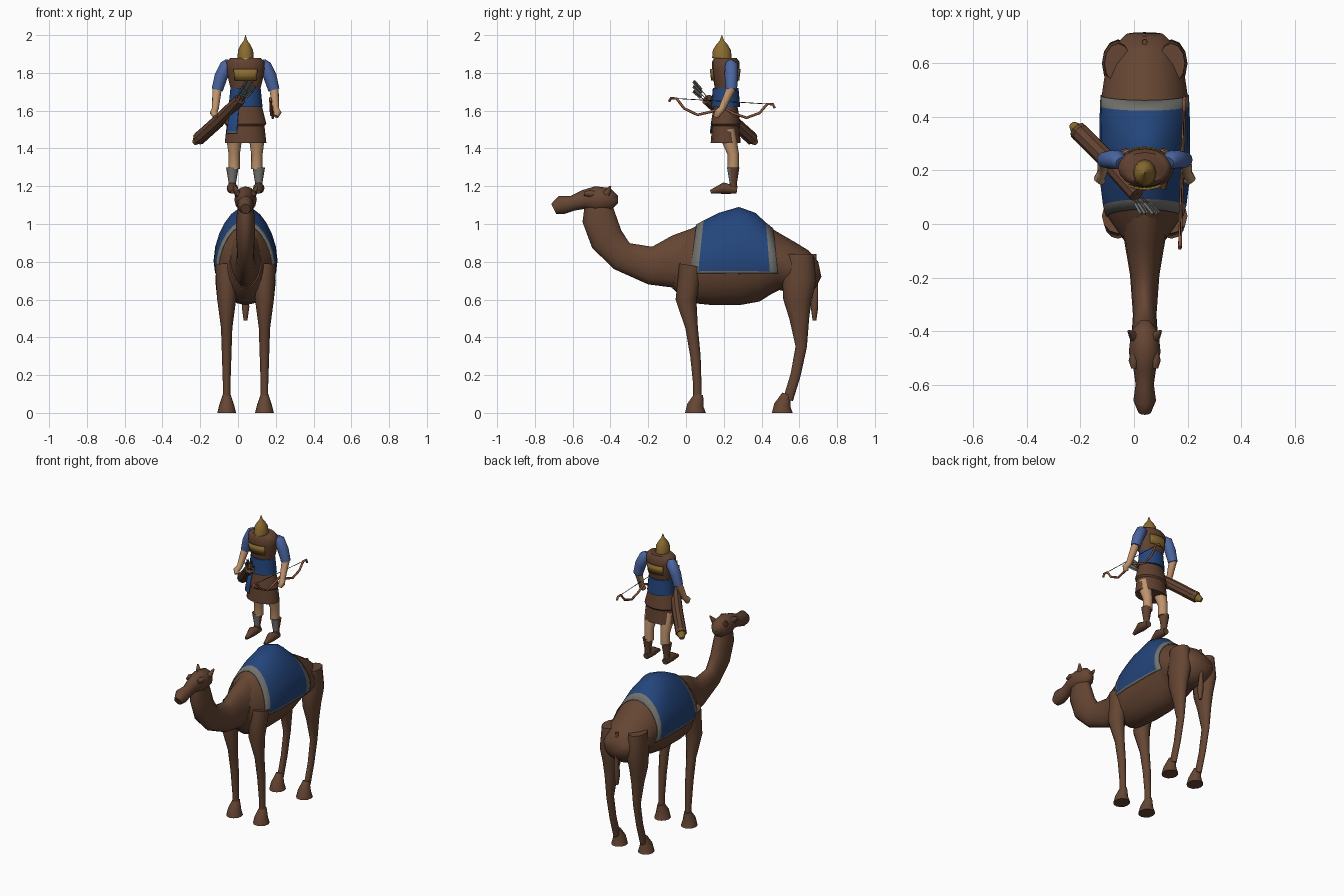
import bpy, bmesh, math
from mathutils import Vector

if "Cube" in bpy.data.objects:
    bpy.data.objects.remove(bpy.data.objects["Cube"])

CENTRE_X = .04
X_AXIS = Vector((1, 0, 0))


def material(name, *rgb):
    made = bpy.data.materials.new(name)
    made.use_nodes = True
    made.diffuse_color = (*rgb, 1)
    shader = made.node_tree.nodes["Principled BSDF"]
    shader.inputs["Base Color"].default_value = (*rgb, 1)
    return made


hide = material("brown hide", .13, .06, .033)
leather = material("brown leather", .12, .054, .03)
cloth = material("deep blue cloth", .017, .06, .2)
sleeve_blue = material("light blue cloth", .07, .13, .35)
gold = material("old gold", .26, .15, .03)
skin = material("skin", .52, .29, .15)
grey = material("grey trim", .17, .17, .16)
wood = material("bow wood", .27, .1, .05)
dark = material("dark string", .03, .03, .04)


def loft(name, rings, materials, closed=True, rule=None, angle=50):
    """Join rings of points into a skin; open strips become thin plates."""
    bm = bmesh.new()
    rows = [[bm.verts.new(point) for point in ring] for ring in rings]
    count = len(rows[0])
    for i, (row, following) in enumerate(zip(rows, rows[1:])):
        for j in range(count if closed else count - 1):
            k = (j + 1) % count
            face = bm.faces.new((row[j], row[k], following[k], following[j]))
            if rule:
                face.material_index = rule(i, j, face.calc_center_median())
    if closed:
        bm.faces.new(rows[0])
        bm.faces.new(rows[-1])
    bmesh.ops.recalc_face_normals(bm, faces=bm.faces)
    mesh = bpy.data.meshes.new(name)
    bm.to_mesh(mesh)
    bm.free()
    for used in materials:
        mesh.materials.append(used)
    mesh.shade_smooth()
    mesh.set_sharp_from_angle(angle=math.radians(angle))
    part = bpy.data.objects.new(name, mesh)
    part.location.x = CENTRE_X
    bpy.context.collection.objects.link(part)
    if not closed:
        plate = part.modifiers.new("thickness", 'SOLIDIFY')
        plate.thickness, plate.offset = .005, -1


def spread(first, last, count):
    return [first + (last - first) * k / count for k in range(count + 1)]


def sweep(name, path, *materials, wide=1, deep=1, sides=12, arc=None, rule=None, angle=50):
    """Sweep an ellipse along (x, y, z, radius) stations."""
    points = [Vector(station[:3]) for station in path]
    turns = spread(*arc, 8) if arc else spread(0, math.tau, sides)[:-1]
    rings = []
    for i, point in enumerate(points):
        ahead, behind = points[min(i + 1, len(points) - 1)], points[max(i - 1, 0)]
        tangent = (ahead - behind).normalized()
        across = (X_AXIS - tangent * tangent.x).normalized() * path[i][3] * wide
        through = tangent.cross(across).normalized() * path[i][3] * deep
        rings.append([point + across * math.sin(a) + through * math.cos(a) for a in turns])
    loft(name, rings, materials, not arc, rule, angle)


def pair(name, path, *materials, **options):
    """Build a part on both sides of the middle plane."""
    for side, sign in (("left", 1), ("right", -1)):
        mirrored = [(sign * x, *rest) for x, *rest in path]
        sweep(side + "_" + name, mirrored, *materials, **options)


def in_plane(x, stations):
    """Stations (y, z, radius) sharing one x."""
    return [(x, *station) for station in stations]


def stack(y, stations):
    """Stations (z, radius) piled up on the middle line."""
    return [(0, y, z, radius) for z, radius in stations]


# Camel trunk: y, top, bottom; its width follows a rounded rule
trunk = [(-.05, .94, .66), (.03, .99, .59), (.07, 1.01, .58), (.16, 1.05, .57),
         (.28, 1.08, .57), (.38, 1.05, .59), (.44, 1, .63), (.48, .97, .65),
         (.6, .9, .62), (.66, .86, .66), (.7, .8, .72)]


def trunk_ring(station, turns, grow=1):
    y, top, bottom = station
    middle, half = (top + bottom) / 2, (top - bottom) / 2
    width = .163 * math.sqrt(1 - ((y - .32) / .4) ** 4)
    ring = []
    for a in turns:
        x = width * grow * math.sin(a) * (1 - .15 * max(0, math.cos(a)))
        z = middle + half * grow * math.cos(a)
        ring.append((x, y + (.28 - y) * (z - .8) / 2, z))
    return ring


around = spread(0, math.tau, 20)[:-1]
loft("camel_body", [trunk_ring(station, around) for station in trunk], [hide])

# Saddle blanket follows the trunk, with a border on its edges
steps = spread(-1, 1, 14)
steps.insert(1, -.97)
steps.insert(-1, .97)
blanket = []
for station in trunk[1:8]:
    _, top, bottom = station
    reach = math.acos((.74 * 2 - top - bottom) / (top - bottom))
    blanket.append(trunk_ring(station, [step * reach for step in steps], 1.04))
loft("saddle_blanket", blanket, [cloth, grey], closed=False,
     rule=lambda i, j, c: int(i in (0, len(blanket) - 2) or j in (0, len(steps) - 2)))

# Camel neck, head, ears, brows and tail
sweep("camel_neck", in_plane(0, [
    (-.47, 1.15, .06), (-.46, 1.03, .09), (-.42, .92, .09), (-.34, .83, .08),
    (-.19, .78, .1), (-.06, .8, .14), (.04, .8, .18)]), hide, wide=.55, sides=16)
sweep("camel_head", in_plane(0, [
    (-.36, 1.13, .02), (-.4, 1.13, .06), (-.48, 1.13, .07), (-.54, 1.13, .05),
    (-.6, 1.11, .04), (-.66, 1.1, .05), (-.7, 1.08, .03)]), hide, wide=.85)
pair("camel_ear", [(.04, -.42, 1.16, .02), (.06, -.4, 1.2, .005)], hide, sides=8)
pair("camel_brow", in_plane(.04, [
    (-.54, 1.16, .01), (-.51, 1.16, .02), (-.47, 1.16, .01)]), hide, sides=8)
sweep("camel_tail", in_plane(0, [
    (.68, .84, .01), (.69, .7, .01), (.68, .56, .02), (.68, .49, .01)]), hide, sides=8)

# Camel legs and broad feet
pair("front_leg", in_plane(.1, [
    (.03, .78, .06), (0, .6, .05), (.03, .45, .03), (.05, .3, .025),
    (.06, .15, .02), (.06, .07, .02)]), hide, deep=1.1)
pair("hind_leg", in_plane(.1, [
    (.6, .84, .05), (.6, .7, .06), (.59, .6, .05), (.6, .5, .035),
    (.61, .35, .02), (.58, .2, .018), (.54, .07, .018)]), hide, deep=1.5)
for name, y in (("front_foot", .05), ("hind_foot", .51)):
    pair(name, in_plane(.1, [
        (y + .02, .1, .02), (y, .04, .04), (y, 0, .05)]), hide, deep=1.1)

# Rider legs, feet and boots with shin guards
pair("rider_leg", in_plane(.06, [
    (.25, 1.29, .03), (.25, 1.37, .03), (.23, 1.44, .04), (.22, 1.5, .04)]), skin)
pair("rider_foot", in_plane(.07, [
    (.27, 1.18, .02), (.2, 1.19, .03), (.13, 1.17, .01)]), leather)
pair("rider_boot", in_plane(.07, [
    (.25, 1.18, .02), (.25, 1.22, .02), (.25, 1.3, .033)]), leather, grey,
    rule=lambda i, j, c: int(i == 1 and c.y < .24))

# Rider skirt in two tiers, sash and hanging sash end
sweep("rider_skirt", stack(.21, [
    (1.43, .11), (1.52, .1), (1.53, .11), (1.63, .085)]),
    leather, deep=.72, sides=16, angle=35)
sweep("rider_sash", stack(.21, [(1.62, .09), (1.72, .08)]), cloth, deep=.85, sides=16)
sweep("sash_end", stack(.21, [(1.48, .12), (1.49, .12), (1.64, .09)]), cloth, grey,
      deep=.75, arc=(math.pi + .4, math.pi + 1), rule=lambda i, j, c: int(i == 0))

# Rider vest with gold scale plates on chest and back
vest = [(1.7, .075), (1.76, .09), (1.82, .1), (1.86, .1), (1.88, .08)]
sweep("rider_vest", stack(.21, vest), leather, deep=.72, sides=16)
scales = stack(.21, [(z, radius + .01) for z, radius in vest[1:3]])
for name, facing in (("chest_plate", math.pi), ("back_plate", 0)):
    sweep(name, scales, gold, deep=.72, arc=(facing - .6, facing + .6))

# Rider neck, bearded head and pointed helmet
sweep("rider_neck", stack(.2, [(1.85, .04), (1.9, .03)]), skin)
sweep("rider_head", stack(.19, [(1.82, .02), (1.84, .03), (1.87, .036), (1.9, .036)]),
      skin, leather, deep=1.25, rule=lambda i, j, c: int(i == 0 and c.y < .19))
sweep("helmet", stack(.19, [
    (1.88, .043), (1.92, .04), (1.95, .025), (1.97, .01), (2, .001)]), gold, deep=1.2)

# Rider arms
pair("sleeve", [(.09, .23, 1.86, .02), (.1, .24, 1.84, .035),
                (.13, .24, 1.78, .035), (.15, .24, 1.71, .03)], sleeve_blue)
pair("forearm", [(.15, .24, 1.72, .025), (.16, .19, 1.61, .018),
                 (.17, .17, 1.59, .02), (.16, .16, 1.57, .015)], skin)

# Recurved bow, its halves mirrored about the grip, and the string
limb = [(.06, -.03), (.13, -.05), (.2, -.02), (.24, .03), (.27, .03), (.28, .01)]
curve = [(-d, h) for d, h in reversed(limb)] + [(0, 0)] + limb
bow = [(.14 + d * .03, .19 + d, 1.62 + h - d * .06, .007) for d, h in curve]
sweep("bow", bow, wood, sides=8)
sweep("bow_string", [(*tip[:3], .002) for tip in (bow[2], bow[-3])], dark, sides=6)

# Quiver slung across the right hip, with end cap and arrows
sweep("quiver", [(-.25, .35, 1.45, .035), (-.15, .25, 1.54, .035),
                 (-.03, .11, 1.66, .03)], leather, sides=9, angle=20)
sweep("quiver_cap", [(-.27, .37, 1.43, .015), (-.24, .34, 1.46, .036)], gold, sides=9)
for number, turn in enumerate(spread(0, math.tau, 6)[:-1]):
    fan = Vector((math.cos(turn), 0, math.sin(turn))) * .015
    start = Vector((-.04, .12, 1.65)) + fan
    nock = start + Vector((.06, -.08, .08)) + fan
    feather = start.lerp(nock, .5)
    sweep("arrow_shaft_%d" % number, [(*start, .002), (*nock, .002)], wood, sides=6)
    for blade, shape in (("flat", {"deep": .15}), ("upright", {"wide": .15})):
        sweep("%s_feather_%d" % (blade, number), [(*feather, .01), (*nock, .01)],
              grey, sides=4, **shape)
